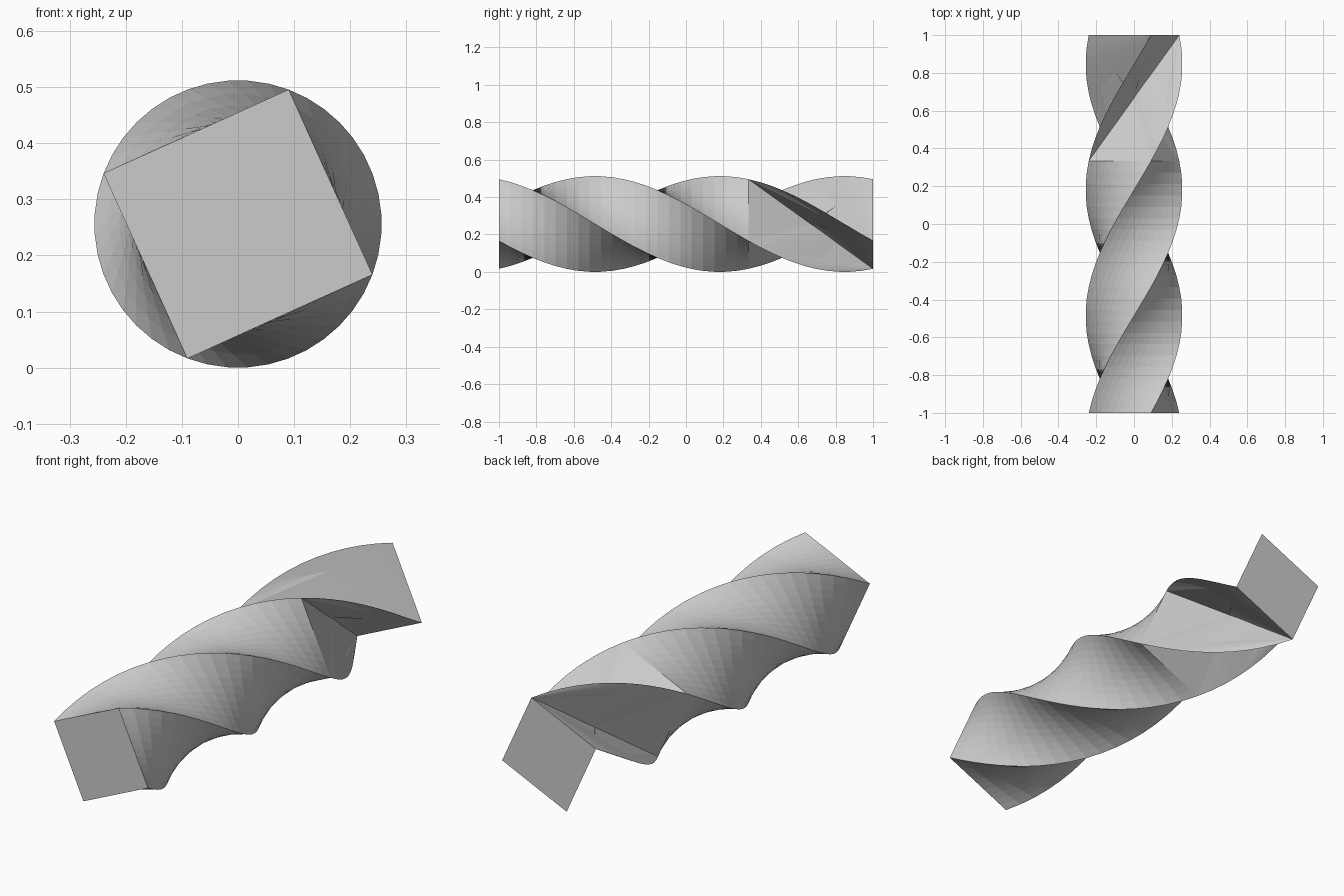
import bpy, bmesh
from math import sin, cos, radians

if "Cube" in bpy.data.objects:
    bpy.data.objects.remove(bpy.data.objects["Cube"])

R = 0.256            # corner radius of the square section
START = 69.4         # corner angle at the front end
RATE = 135.0         # twist in degrees per unit of length
ROWS, COLS, TAIL = 22, 10, 11
Y_SPLIT = 1 / 3      # end of the finely divided twist

bm = bmesh.new()


def corner(k, y):
    a = radians(START - 90 * k - RATE * (y + 1))
    return R * cos(a), y, R + R * sin(a)


def on_side(k, y, s):
    a, b = corner(k, y), corner(k + 1, y)
    return tuple(p + (q - p) * s for p, q in zip(a, b))


def face(points):
    bm.faces.new([bm.verts.new(p) for p in points])


for k in range(4):
    # finely divided twisted side
    ys = [-1 + (Y_SPLIT + 1) * i / ROWS for i in range(ROWS + 1)]
    for y0, y1 in zip(ys, ys[1:]):
        for j in range(COLS):
            s0, s1 = j / COLS, (j + 1) / COLS
            face([on_side(k, y0, s0), on_side(k, y0, s1),
                  on_side(k, y1, s1), on_side(k, y1, s0)])

    # undivided last quarter turn, fanned from its far corner into folded flaps
    ys = [Y_SPLIT + (1 - Y_SPLIT) * i / TAIL for i in range(TAIL + 1)]
    apex = corner(k + 1, 1)
    loop = [corner(k, y) for y in reversed(ys)]
    loop += [corner(k + 1, y) for y in ys[:-1]]
    for a, b in zip(loop, loop[1:]):
        face([apex, a, b])

# square end faces
face([corner(-k, -1) for k in range(4)])
face([corner(k, 1) for k in range(4)])

bmesh.ops.remove_doubles(bm, verts=bm.verts, dist=1e-5)
mesh = bpy.data.meshes.new("twisted_bar")
bm.to_mesh(mesh)
bm.free()
bar = bpy.data.objects.new("twisted_bar", mesh)
bpy.context.collection.objects.link(bar)
